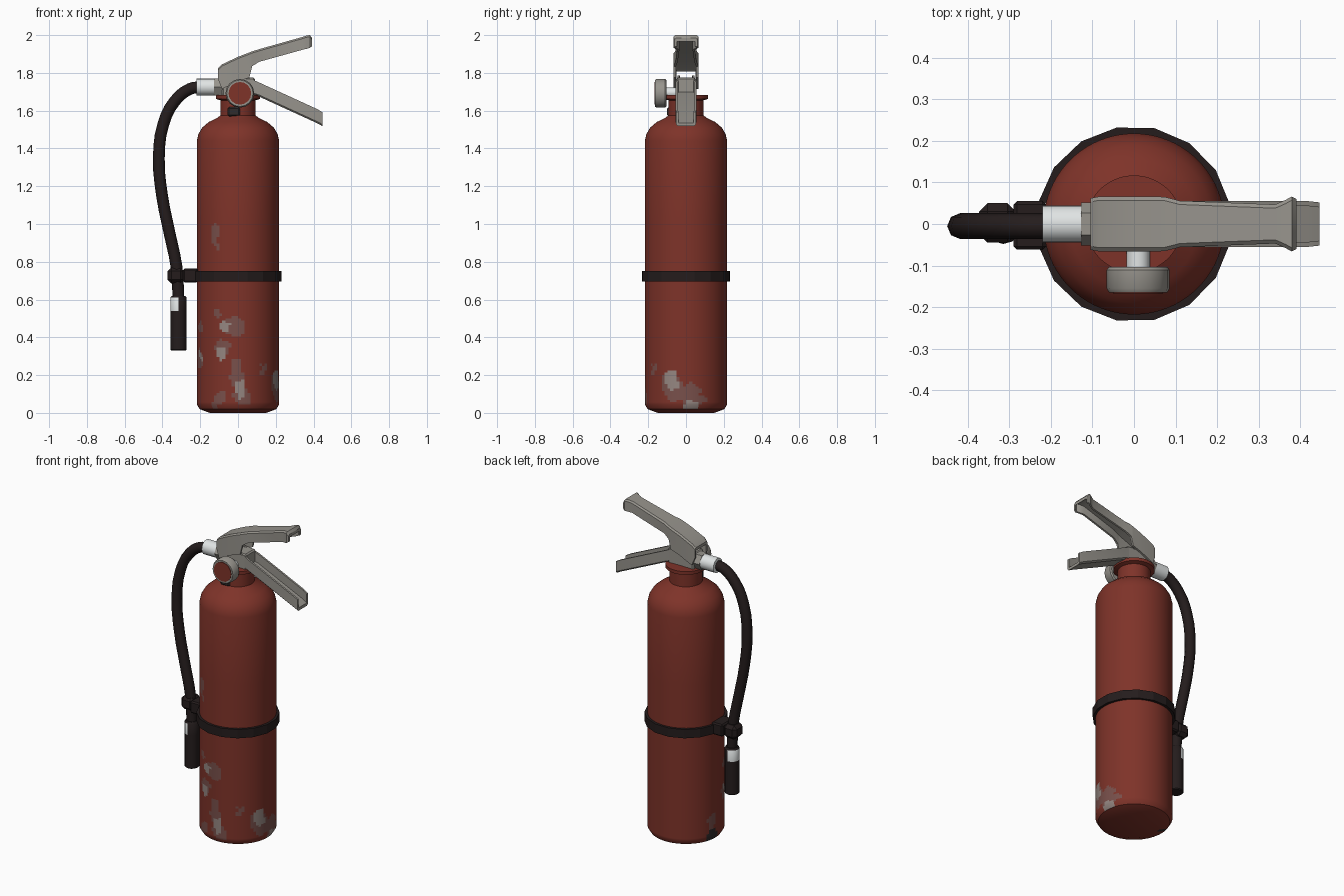
import bpy, bmesh, math
from mathutils import Vector, noise

if "Cube" in bpy.data.objects:
    bpy.data.objects.remove(bpy.data.objects["Cube"])

def mat(name, r, g, b):
    m = bpy.data.materials.new(name)
    m.diffuse_color = (r, g, b, 1)
    m.use_nodes = True
    m.node_tree.nodes["Principled BSDF"].inputs["Base Color"].default_value = m.diffuse_color
    return m

RED = mat("red paint", .21, .033, .022)
GREY = mat("grey metal", .31, .295, .265)
BLACK = mat("black rubber", .018, .012, .012)
WHITE = mat("white fitting", .75, .78, .78)
WORN = mat("worn paint", .19, .08, .07)
BARE = mat("bare metal", .3, .24, .22)
SCORCH = mat("dark chip", .03, .025, .025)

def finish(name, bm, mats, angle=35):
    bmesh.ops.recalc_face_normals(bm, faces=bm.faces)
    me = bpy.data.meshes.new(name)
    bm.to_mesh(me)
    bm.free()
    ob = bpy.data.objects.new(name, me)
    bpy.context.collection.objects.link(ob)
    for m in mats:
        me.materials.append(m)
    bpy.ops.object.select_all(action='DESELECT')
    ob.select_set(True)
    bpy.context.view_layer.objects.active = ob
    bpy.ops.object.shade_smooth_by_angle(angle=math.radians(angle))
    return ob

def loft(bm, rings, caps=True):
    vs = [[bm.verts.new(p) for p in ring] for ring in rings]
    n = len(vs[0])
    for a, b in zip(vs, vs[1:]):
        for i in range(n):
            bm.faces.new((a[i], a[(i + 1) % n], b[(i + 1) % n], b[i]))
    if caps:
        bm.faces.new(vs[0])
        bm.faces.new(vs[-1])

def lathe(name, profile, start, axis, mats, n=16, angle=35, rule=None):
    """Spin (radius, height) pairs around an axis."""
    start, axis = Vector(start), Vector(axis)
    q = Vector((0, 0, 1)).rotation_difference(axis)
    bm = bmesh.new()
    loft(bm, [[start + q @ Vector((r * math.sin(2 * math.pi * i / n),
                                   -r * math.cos(2 * math.pi * i / n), h))
               for i in range(n)] for r, h in profile])
    if rule:
        for f in bm.faces:
            f.material_index = rule(f.calc_center_median())
    return finish(name, bm, mats, angle)

def box(name, lo, hi, m, bevel=.008):
    bm = bmesh.new()
    bmesh.ops.create_cube(bm, size=1)
    for v in bm.verts:
        v.co = Vector([(l + h) / 2 + c * (h - l) for c, l, h in zip(v.co, lo, hi)])
    bmesh.ops.bevel(bm, geom=bm.edges[:], offset=bevel, segments=1, affect='EDGES')
    return finish(name, bm, [m])

# Paint wear: (angle from front in degrees, z, half width in degrees, half height)
worn = [(-6, .46, 13, .05), (-27, .525, 6, .02), (-24, .34, 13, .05), (-3, .21, 9, .07),
        (-28, .07, 12, .045), (5, .09, 12, .05), (37, .24, 5, .03), (68, .14, 15, .07),
        (93, .1, 13, .05), (112, .07, 10, .03), (-70, .29, 10, .06), (-66, .46, 8, .04),
        (-33, .94, 6, .06), (-101, .13, 8, .05)]
bare = [(-20, .455, 8, .025), (-25, .32, 9, .035), (2, .12, 6, .05), (70, .165, 9, .055),
        (97, .045, 12, .02), (-66, .3, 5, .035)]
dark = [(-102, .05, 11, .045)]

def wear(c):
    if c.z > 1.1 or c.xy.length < .15:
        return 0
    t = math.degrees(math.atan2(c.x, -c.y))
    t += 7 * noise.noise(c * 18)
    z = c.z + .028 * noise.noise(c * 18 + Vector((7, 3, 5)))
    for k, blobs in ((3, dark), (2, bare), (1, worn)):
        if any(((t - a) / w) ** 2 + ((z - b) / h) ** 2 < 1 for a, b, w, h in blobs):
            return k
    return 0

# Tank, with fine rows where the paint is worn
R = .218
profile = [(.15, 0), (.203, .02), (R, .045)]
profile += [(R, .045 + .012 * i) for i in range(1, 45)]
profile += [(R, .86 + .012 * i) for i in range(14)]
profile += [(R, 1.44), (.21, 1.475), (.19, 1.51), (.155, 1.54), (.11, 1.562), (.093, 1.575),
            (.093, 1.655), (.117, 1.662), (.117, 1.682), (.05, 1.684)]
lathe("tank", profile, (0, 0, 0), (0, 0, 1), [RED, WORN, BARE, SCORCH], n=80, rule=wear)

# Valve block and small pin on the neck
box("valve_block", (-.085, -.05, 1.675), (.09, .05, 1.775), GREY)
box("neck_pin", (-.055, -.1, 1.57), (.01, -.08, 1.62), SCORCH)

# Pressure gauge
lathe("gauge_stem", [(.028, 0), (.028, .075)], (.01, -.035, 1.695), (0, -1, 0), [WHITE])
lathe("gauge_case", [(.07, 0), (.076, .008), (.076, .052), (.07, .062)],
      (.01, -.103, 1.692), (0, -1, 0), [GREY])
lathe("gauge_face", [(.06, 0), (.06, .004)], (.01, -.164, 1.692), (0, -1, 0), [RED])

# Hose fittings
lathe("hose_nut", [(.052, 0), (.052, .05)], (-.078, 0, 1.725), (-1, 0, 0), [GREY], n=6)
lathe("hose_collar", [(.045, 0), (.045, .095)], (-.125, 0, 1.725), (-1, 0, 0), [WHITE])

def lever(name, stations, up):
    """Channel-section lever from (x, top z, bottom z, half width); up = side of the web."""
    rings = []
    for x, zt, zb, w in stations:
        a, b, s = (zt, zb, 1) if up else (zb, zt, -1)
        t, c = .012, .009
        half = [(w - t, b), (w, b), (w, a - s * c), (w - c, a)]
        inner = (w - t, a - s * .018)
        pts = [inner] + half
        pts += [(-y, z) for y, z in reversed(pts)]
        rings.append([(x, y, z) for y, z in pts])
    bm = bmesh.new()
    loft(bm, rings)
    return finish(name, bm, [GREY], 30)

# Squeeze lever (open below) and carry handle (open above)
lever("squeeze_lever", [(-.105, 1.825, 1.765, .062), (-.085, 1.845, 1.715, .066),
                        (0, 1.885, 1.755, .066), (.06, 1.908, 1.775, .066),
                        (.075, 1.914, 1.835, .065), (.11, 1.925, 1.858, .056),
                        (.34, 1.99, 1.922, .047), (.365, 1.998, 1.928, .058),
                        (.38, 2.0, 1.933, .066), (.392, 1.985, 1.94, .06)], True)
lever("carry_handle", [(-.02, 1.785, 1.70, .045), (.06, 1.772, 1.692, .047),
                       (.11, 1.75, 1.675, .055), (.42, 1.608, 1.533, .055),
                       (.447, 1.592, 1.518, .052)], False)

# Hose: a bevelled curve through a few points
cu = bpy.data.curves.new("hose", 'CURVE')
cu.dimensions = '3D'
cu.bevel_depth = .031
cu.bevel_resolution = 2
cu.use_fill_caps = True
cu.resolution_u = 3
path = [(-.2, 1.725), (-.255, 1.715), (-.335, 1.65), (-.395, 1.53), (-.419, 1.35),
        (-.402, 1.15), (-.362, .95), (-.325, .77), (-.315, .6)]
sp = cu.splines.new('BEZIER')
sp.bezier_points.add(len(path) - 1)
for p, (x, z) in zip(sp.bezier_points, path):
    p.co = (x, -.005, z)
    p.handle_left_type = p.handle_right_type = 'AUTO'
cu.materials.append(BLACK)
bpy.context.collection.objects.link(bpy.data.objects.new("hose", cu))

# Nozzle with a light label on its outer side
lathe("nozzle", [(.038, .33), (.043, .335), (.043, .54), (.043, .61), (.036, .62)],
      (-.315, -.005, 0), (0, 0, 1), [BLACK, WHITE], n=12,
      rule=lambda c: int(.545 < c.z < .614 and c.x < -.318))

# Strap around the tank and the hose clip
n = 15
bm = bmesh.new()
ring = []
for i in range(n + 1):
    a = math.radians(-167 + 334 * i / n)
    d = Vector((math.cos(a), math.sin(a), 0))
    ring.append([d * r + Vector((0, 0, z)) for r, z in
                 ((.215, .695), (.236, .695), (.236, .75), (.215, .75))])
loft(bm, ring)
finish("strap", bm, [BLACK], 20)
box("clip_base", (-.29, -.062, .69), (-.212, .055, .765), BLACK)
box("clip_jaw", (-.373, -.045, .685), (-.285, .05, .77), BLACK, .02)
